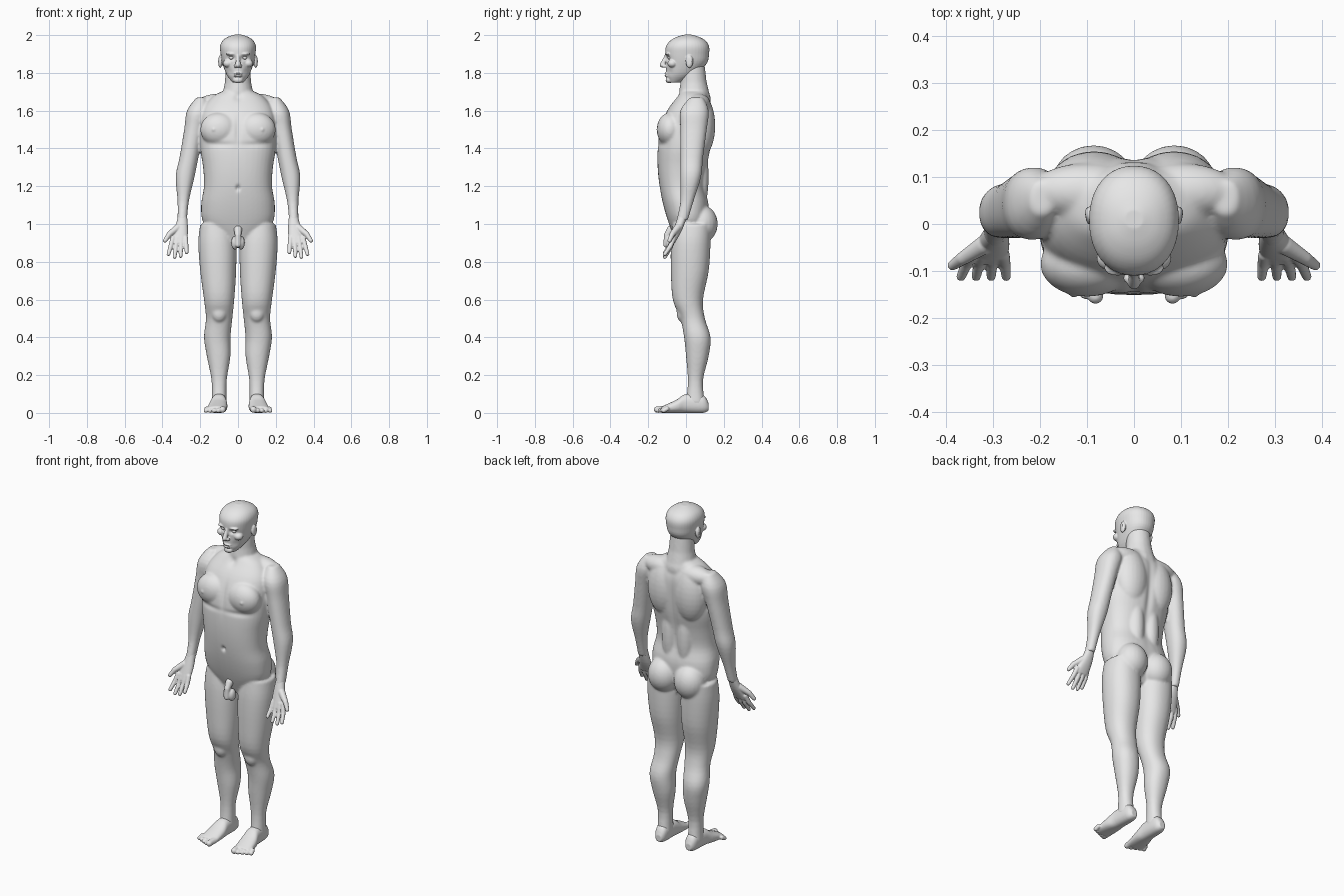
import bpy, bmesh, math
from mathutils import Vector, Matrix

cube = bpy.data.objects.get("Cube")
if cube:
    bpy.data.objects.remove(cube)

grey = (.8, .8, .8, 1)
skin = bpy.data.materials.new("light grey skin")
skin.use_nodes = True
skin.diffuse_color = grey
skin.node_tree.nodes["Principled BSDF"].inputs["Base Color"].default_value = grey


def spline(before, start, end, after, t):
    """Catmull-Rom blend of four rows of numbers."""
    return [q + t / 2 * (r - p + t * (2 * p - 5 * q + 4 * r - s + t * (3 * (q - r) + s - p)))
            for p, q, r, s in zip(before, start, end, after)]


def loft(bm, rows, axis="z", power=.92, sides=40, steps=4):
    """Skin rounded sections; each row is position, u low, u high, v low, v high."""
    padded = [rows[0], *rows, rows[-1]]
    fine = [spline(*padded[i:i + 4], step / steps)
            for i in range(len(rows) - 1) for step in range(steps)]
    fine.append(rows[-1])
    rings = []
    for position, u_low, u_high, v_low, v_high in fine:
        ring = []
        for k in range(sides):
            angle = math.tau * k / sides
            c, s = math.cos(angle), math.sin(angle)
            u = (u_low + u_high + (u_high - u_low) * math.copysign(abs(c) ** power, c)) / 2
            v = (v_low + v_high + (v_high - v_low) * math.copysign(abs(s) ** power, s)) / 2
            ring.append(bm.verts.new((u, v, position) if axis == "z" else (u, position, v)))
        rings.append(ring)
    for low, high in zip(rings, rings[1:]):
        for k in range(sides):
            bm.faces.new((low[k - 1], low[k], high[k], high[k - 1]))
    bm.faces.new(rings[0])
    bm.faces.new(rings[-1])


def centred(rows):
    """Turn rows of height, half width, front, back into full sections."""
    return [(height, -half, half, front, back) for height, half, front, back in rows]


def blob(bm, centre, radii):
    """Ellipsoid for a muscle or a small feature."""
    matrix = Matrix.Translation(centre) @ Matrix.Diagonal((*radii, 1))
    bmesh.ops.create_uvsphere(bm, u_segments=24, v_segments=16, radius=1, matrix=matrix)


def tube(bm, points, radii):
    """Chain of tapered segments with round joints."""
    points = [Vector(point) for point in points]
    for point, radius in zip(points, radii):
        blob(bm, point, (radius, radius, radius))
    for start, end, radius_start, radius_end in zip(points, points[1:], radii, radii[1:]):
        along = end - start
        turn = along.to_track_quat("Z", "Y").to_matrix().to_4x4()
        bmesh.ops.create_cone(bm, cap_ends=True, segments=20, radius1=radius_start,
                              radius2=radius_end, depth=along.length,
                              matrix=Matrix.Translation((start + end) / 2) @ turn)


def mirror(bm):
    """Add the opposite side of everything built so far."""
    copy = bmesh.ops.duplicate(bm, geom=bm.verts[:] + bm.edges[:] + bm.faces[:])["geom"]
    for item in copy:
        if isinstance(item, bmesh.types.BMVert):
            item.co.x *= -1


def finish(name, source, voxel, passes, hollows=(), flip=False):
    """Fuse the pieces into one smooth skin, then press hollows along the depth."""
    bm = source.copy()
    if flip:
        for vert in bm.verts:
            vert.co.x *= -1
    bmesh.ops.recalc_face_normals(bm, faces=bm.faces[:])
    mesh = bpy.data.meshes.new(name)
    bm.to_mesh(mesh)
    bm.free()
    ob = bpy.data.objects.new(name, mesh)
    bpy.context.collection.objects.link(ob)
    bpy.context.view_layer.objects.active = ob
    fuse = ob.modifiers.new("fuse", "REMESH")
    fuse.mode, fuse.voxel_size = "VOXEL", voxel
    soften = ob.modifiers.new("soften", "SMOOTH")
    soften.factor, soften.iterations = .5, passes
    for modifier in ("fuse", "soften"):
        bpy.ops.object.modifier_apply(modifier=modifier)
    for vert in ob.data.vertices:
        place = (abs(vert.co.x), vert.co.y, vert.co.z)
        for centre, radii, depth in hollows:
            distance = sum(((a - b) / r) ** 2 for a, b, r in zip(place, centre, radii))
            vert.co.y += depth * math.exp(-distance)
    ob.data.materials.clear()
    ob.data.materials.append(skin)
    ob.data.shade_smooth()


# Body: leg and arm of one side
body = bmesh.new()
leg = [(1, .03, .2, -.07, .13), (.9, .01, .21, -.08, .13), (.75, .01, .2, -.08, .12),
       (.6, .02, .18, -.07, .09), (.5, .03, .17, -.03, .1), (.4, .04, .18, -.01, .13),
       (.3, .04, .165, 0, .12), (.17, .06, .14, .01, .09), (.05, .06, .14, 0, .1)]
arm = [(1.67, .17, .22, .02, .09), (1.6, .15, .27, -.03, .12), (1.5, .18, .285, -.03, .11),
       (1.35, .21, .31, -.03, .09), (1.25, .23, .33, -.03, .08), (1.12, .26, .32, -.03, .04),
       (1.02, .27, .32, -.05, .01)]
loft(body, leg)
loft(body, arm)

# Kneecap, buttock, chest, upper back, lower back and shoulder slope
blob(body, centre=(.1, -.02, .53), radii=(.04, .03, .05))
blob(body, centre=(.086, .083, 1), radii=(.09, .085, .1))
blob(body, centre=(.1, -.085, 1.5), radii=(.1, .07, .09))
blob(body, centre=(.085, .075, 1.52), radii=(.1, .08, .17))
blob(body, centre=(.05, .07, 1.25), radii=(.05, .05, .2))
blob(body, centre=(.1, .07, 1.635), radii=(.12, .06, .055))
mirror(body)

# Torso and neck
torso = [(.9, .08, -.05, .07), (1, .18, -.09, .11), (1.1, .195, -.12, .12),
         (1.2, .18, -.14, .1), (1.3, .185, -.15, .11), (1.4, .2, -.15, .13),
         (1.5, .2, -.14, .14), (1.6, .19, -.1, .14), (1.67, .14, -.05, .12), (1.7, .09, -.03, .11)]
loft(body, centred(torso), power=.84)
tube(body, points=[(0, .045, 1.65), (0, .04, 1.75), (0, .035, 1.85)], radii=[.09, .07, .063])
spine = ((0, .15, 1.4), (.02, .08, .22), -.01)
breastbone = ((0, -.15, 1.5), (.014, .06, .08), .008)
navel = ((0, -.14, 1.19), (.01, .04, .014), .014)
throat = ((0, -.05, 1.67), (.02, .04, .02), .01)
nipple = ((.13, -.14, 1.5), (.008, .03, .008), -.006)
chest_crease = ((.09, -.14, 1.42), (.08, .05, .014), .006)
finish("body", body, voxel=.0065, passes=9,
       hollows=[spine, breastbone, navel, throat, nipple, chest_crease])

# Groin
groin = bmesh.new()
blob(groin, centre=(.016, -.08, .9), radii=(.02, .026, .036))
mirror(groin)
tube(groin, points=[(0, -.08, .97), (0, -.1, .94), (0, -.105, .89)], radii=[.022, .017, .015])
finish("groin", groin, voxel=.004, passes=4)

# Head: brow, cheekbone, nostril and ear of one side
head = bmesh.new()
blob(head, centre=(.034, -.094, 1.9), radii=(.03, .017, .009))
blob(head, centre=(.054, -.072, 1.85), radii=(.026, .026, .022))
blob(head, centre=(.014, -.115, 1.836), radii=(.009, .011, .009))
blob(head, centre=(.094, .018, 1.86), radii=(.011, .02, .034))
mirror(head)

# Skull, nose, lips and chin
skull = [(1.75, .03, -.09, -.03), (1.79, .06, -.104, .05), (1.85, .082, -.106, .11),
         (1.9, .092, -.11, .122), (1.94, .095, -.106, .122), (1.97, .082, -.084, .104),
         (1.99, .055, -.05, .07), (2.002, .02, -.01, .03)]
loft(head, centred(skull))
tube(head, points=[(0, -.105, 1.89), (0, -.125, 1.842)], radii=[.009, .014])
for height in (1.797, 1.785):
    blob(head, centre=(0, -.101, height), radii=(.024, .014, .0065))
blob(head, centre=(0, -.09, 1.762), radii=(.027, .018, .017))
eye_socket = ((.034, -.1, 1.879), (.019, .03, .012), .014)
mouth = ((0, -.114, 1.791), (.022, .02, .003), .006)
ear_hollow = ((.104, .015, 1.862), (.01, .01, .016), .012)
cheek = ((.045, -.09, 1.805), (.02, .03, .02), .005)
finish("head", head, voxel=.0035, passes=4, hollows=[eye_socket, mouth, ear_hollow, cheek])

# Eyes
eyes = bmesh.new()
blob(eyes, centre=(.034, -.083, 1.88), radii=(.014, .014, .011))
mirror(eyes)
finish("eyes", eyes, voxel=.002, passes=1)

# Hand: palm, four fingers from the little one outwards, thumb
hand = bmesh.new()
palm = [(1.05, .27, .315, -.04, .01), (.97, .265, .335, -.066, -.02), (.9, .27, .352, -.088, -.058)]
loft(hand, palm)
for i, length in enumerate((.075, .095, .1, .085)):
    root = Vector((.278 + .022 * i, -.066, .925))
    tip = Vector((.272 + .032 * i, -.112, .925 - length))
    knuckle = (root + tip) / 2 + Vector((0, .006, 0))
    tube(hand, points=[root, knuckle, tip], radii=[.014, .0125, .01])
tube(hand, points=[(.32, -.045, .98), (.364, -.073, .945), (.386, -.088, .912)],
     radii=[.02, .0145, .011])

# Foot: heel and arch, then toes from the big one outwards
foot = bmesh.new()
arch = [(.12, .08, .116, .012, .05), (.09, .064, .134, 0, .095), (0, .06, .142, 0, .1),
        (-.05, .056, .156, 0, .07), (-.128, .062, .166, 0, .034)]
loft(foot, arch, axis="y", power=.85)
for i in range(5):
    radius = .012 if i else .017
    x = .078 + .022 * i
    tip = -.17 + .01 * i + radius
    tube(foot, points=[(x, -.1, .022), (x + .004, tip, radius)], radii=[radius, radius])

for side in ("left", "right"):
    finish(side + "_hand", hand, voxel=.0035, passes=4, flip=side == "right")
    finish(side + "_foot", foot, voxel=.004, passes=4, flip=side == "right")
